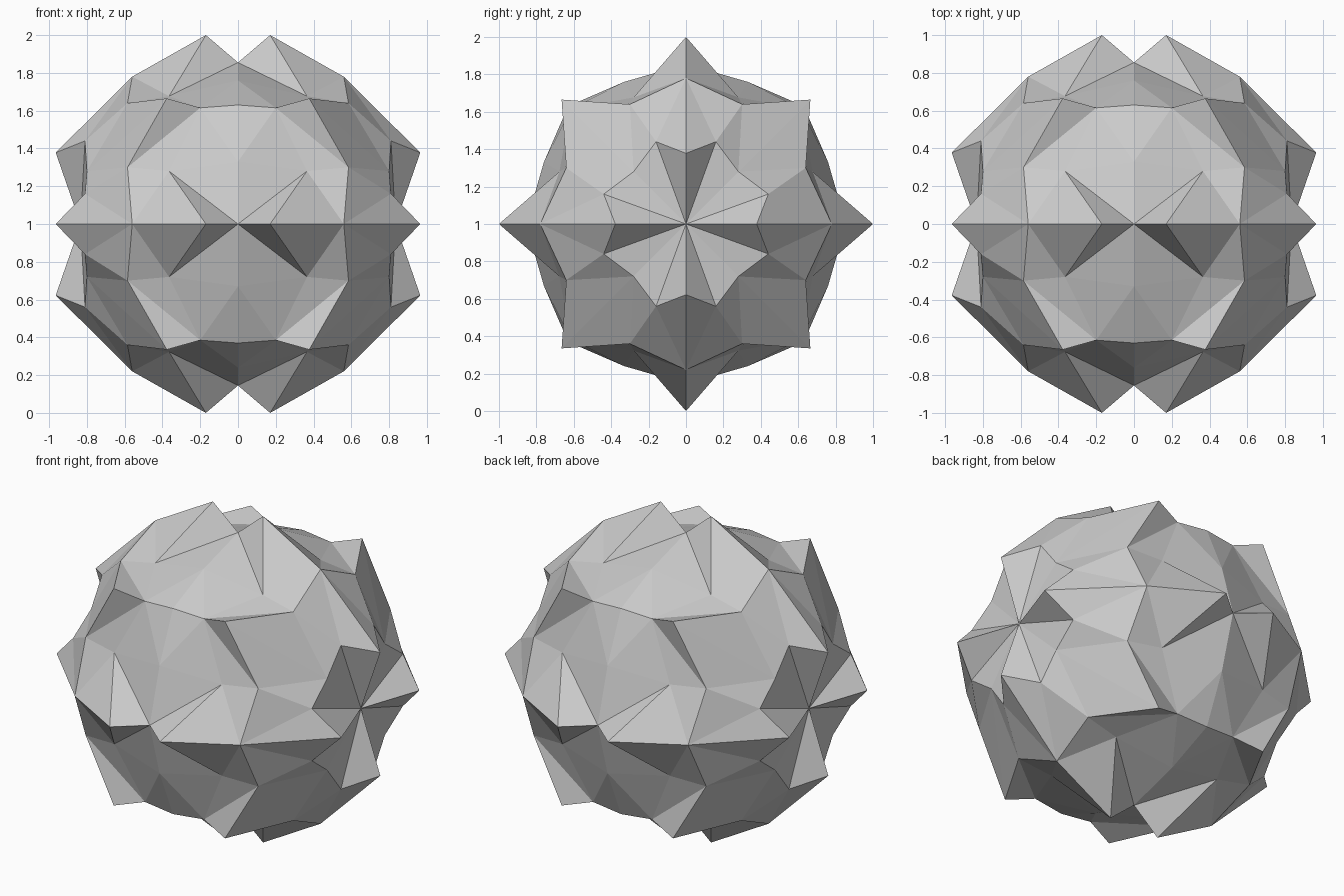
import bpy, bmesh
from mathutils import Vector, Matrix

if "Cube" in bpy.data.objects:
    bpy.data.objects.remove(bpy.data.objects["Cube"])

# Key points of one wedge (a sixteenth of the ball), measured from its centre
P = {
    "N": (0, 0, .855), "A": (.17, 0, 1), "B": (.56, 0, .78), "C": (.965, 0, .378),
    "O": (.834, 0, 0), "G": (.81, .16, .44), "L": (.80, .28, .28),
    "K": (.585, .30, .64), "J": (.377, .665, .665), "H": (.20, .615, .615),
    "M": (0, .63, .63), "P": (0, .33, .76), "E": (.365, .28, .677),
}
FACES = "NAE ABE NEP PEH PHM EHK EKB HJK BKG BCG COG OGL GKL KJL".split()

bm = bmesh.new()


def add_wedge(turn, flip_x, flip_diagonal):
    """Add one mirrored and turned copy of the wedge."""
    verts = {}
    for name, (x, y, z) in P.items():
        if flip_diagonal:
            y, z = z, y
        if flip_x:
            x = -x
        verts[name] = bm.verts.new(turn @ Vector((x, y, z)) + Vector((0, 0, 1)))
    for f in FACES:
        bm.faces.new([verts[c] for c in f])


# Four quarter turns about x, mirrored across x and across the diagonal
for quarter in range(4):
    turn = Matrix.Rotation(quarter * 1.5707963268, 3, 'X')
    for flip_x in (False, True):
        for flip_diagonal in (False, True):
            add_wedge(turn, flip_x, flip_diagonal)

# Weld the wedges into one closed flat-faced ball
bmesh.ops.remove_doubles(bm, verts=bm.verts, dist=1e-4)
bmesh.ops.recalc_face_normals(bm, faces=bm.faces)
mesh = bpy.data.meshes.new("faceted_star_ball")
bm.to_mesh(mesh)
bm.free()
ball = bpy.data.objects.new("faceted_star_ball", mesh)
bpy.context.collection.objects.link(ball)
